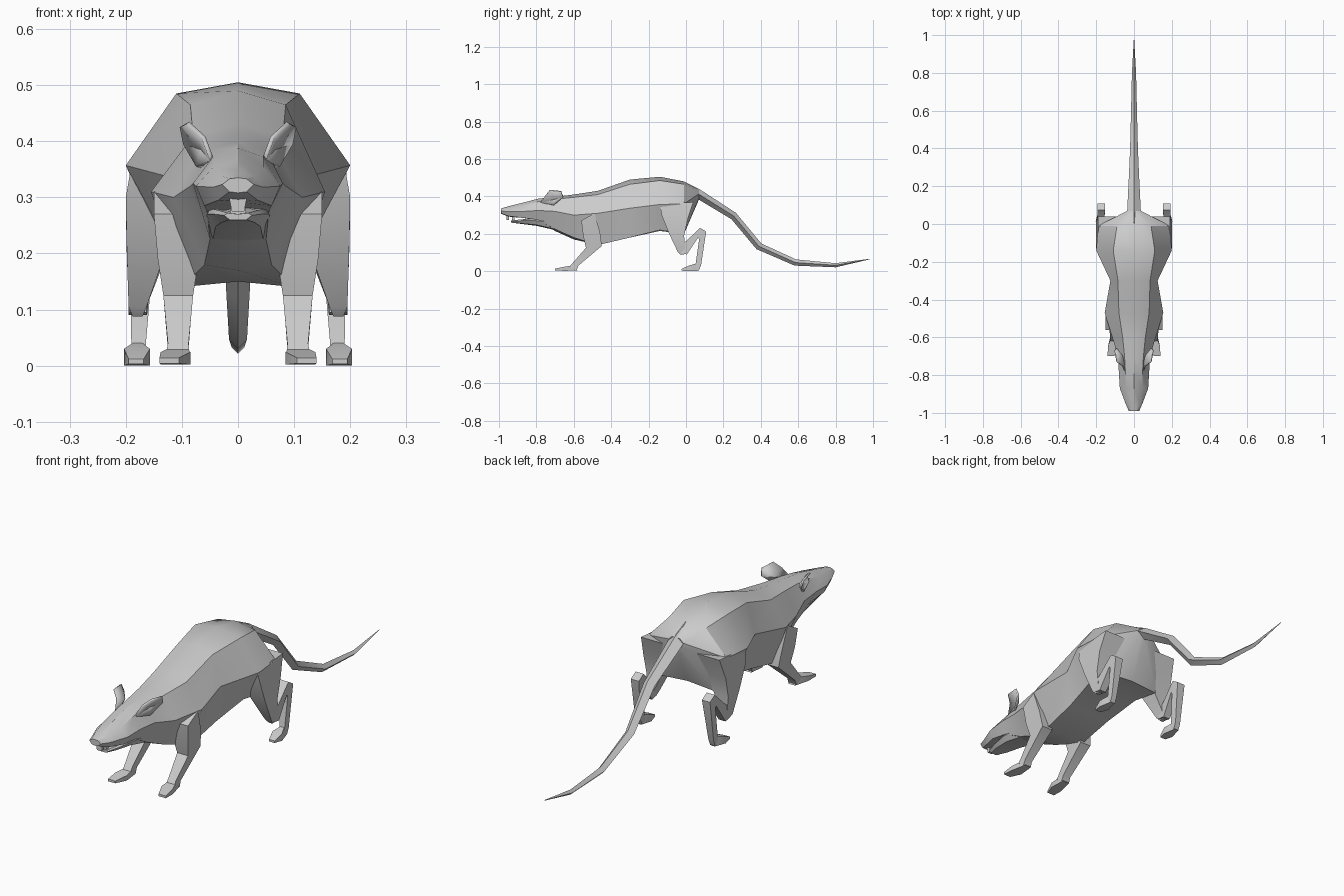
import bpy, bmesh, math

fur = bpy.data.materials.new("grey fur")
fur.diffuse_color = (0.6, 0.6, 0.6, 1)


def finish(name, bm, mirror=False, angle=32, thick=0):
    bmesh.ops.recalc_face_normals(bm, faces=bm.faces)
    me = bpy.data.meshes.new(name)
    bm.to_mesh(me)
    bm.free()
    me.materials.append(fur)
    ob = bpy.data.objects.new(name, me)
    bpy.context.collection.objects.link(ob)
    bpy.ops.object.select_all(action='DESELECT')
    bpy.context.view_layer.objects.active = ob
    ob.select_set(True)
    bpy.ops.object.shade_smooth_by_angle(angle=math.radians(angle))
    if thick:
        ob.modifiers.new("thickness", 'SOLIDIFY').thickness = thick
    if mirror:
        ob.modifiers.new("mirror", 'MIRROR')
    return ob


def loft(name, rings, mirror=False, angle=32):
    bm = bmesh.new()
    loops = [[bm.verts.new(p) for p in r] for r in rings]
    n = len(loops[0])
    for a, b in zip(loops, loops[1:]):
        for i in range(n):
            j = (i + 1) % n
            bm.faces.new((a[i], a[j], b[j], b[i]))
    bm.faces.new(loops[0])
    bm.faces.new(loops[-1][::-1])
    return finish(name, bm, mirror, angle)


def body_ring(y, top, upper, side, lower, bottom):
    half = [upper, side, lower]
    return ([(0, y, top)] + [(x, y, z) for x, z in half] + [(0, y, bottom)]
            + [(-x, y, z) for x, z in half[::-1]])


def limb(name, rings):
    """Each ring: front (y, z), back (y, z), inner x, outer x."""
    loft(name, [[(i, *f), (o, *f), (o, *b), (i, *b)] for f, b, i, o in rings], True)


# Trunk, neck and upper head
loft("body", [body_ring(*r) for r in [
    (0.07, .435, (.02, .43), (.035, .415), (.02, .39), .385),
    (-.01, .48, (.09, .465), (.19, .36), (.13, .20), .21),
    (-.14, .505, (.11, .485), (.20, .357), (.125, .22), .215),
    (-.30, .49, (.085, .465), (.125, .337), (.105, .18), .18),
    (-.47, .43, (.08, .41), (.155, .31), (.10, .14), .15),
    (-.60, .41, (.06, .395), (.115, .30), (.06, .18), .17),
    (-.70, .398, (.05, .385), (.085, .32), (.05, .225), .215),
    (-.79, .388, (.045, .372), (.08, .325), (.055, .275), .27),
    (-.87, .367, (.045, .353), (.075, .32), (.06, .285), .285),
    (-.95, .347, (.03, .338), (.045, .318), (.035, .295), .292),
    (-.99, .335, (.015, .333), (.028, .323), (.015, .31), .308)]])

# Lower jaw
loft("lower_jaw", [body_ring(*r) for r in [
    (-.70, .30, (.05, .29), (.06, .26), (.045, .225), .22),
    (-.80, .285, (.05, .28), (.055, .27), (.04, .248), .243),
    (-.88, .275, (.035, .277), (.042, .27), (.03, .255), .253),
    (-.935, .27, (.018, .272), (.025, .268), (.015, .26), .26)]])

# Upper and lower front teeth
for name, y, z0, z1 in [("upper_teeth", -.955, .30, .275), ("lower_teeth", -.925, .265, .29)]:
    loft(name, [[(-w, y - .006, z), (w, y - .006, z), (w, y + .008, z), (-w, y + .008, z)]
                for z, w in [(z0, .016), (z1, .011)]])

# Tail, diamond section narrowing to the tip
loft("tail", [[(0, y + d, t), (w, y, (t + b) / 2), (0, y - d, b), (-w, y, (t + b) / 2)]
              for y, t, b, w, d in [
    (.0, .475, .38, .05, .0), (.07, .437, .385, .036, .005),
    (.255, .312, .278, .027, .012), (.39, .148, .118, .021, .013),
    (.585, .063, .03, .016, .004), (.80, .043, .021, .011, 0),
    (.98, .066, .063, .001, 0)]])

# Front legs: upper arm, forearm and paw
limb("front_leg", [
    ((-.56, .27), (-.49, .31), .06, .15),
    ((-.55, .19), (-.46, .21), .07, .143),
    ((-.535, .125), (-.45, .135), .08, .133),
    ((-.61, .04), (-.575, .03), .088, .125),
    ((-.62, .027), (-.585, .006), .087, .127)])
limb("front_paw", [
    ((-.60, .032), (-.58, .004), .09, .122),
    ((-.65, .024), (-.65, .002), .085, .138),
    ((-.70, .014), (-.70, .004), .105, .14)])

# Hind legs: thigh, shin with heel, and foot
limb("thigh", [
    ((-.14, .357), (.04, .37), .08, .19),
    ((-.13, .30), (.01, .28), .10, .20),
    ((-.09, .20), (-.01, .19), .13, .198),
    ((-.045, .105), (-.005, .12), .163, .195),
    ((-.03, .088), (-.01, .09), .17, .188)])
limb("hind_shin", [
    ((-.03, .095), (-.02, .15), .163, .193),
    ((.005, .09), (.0, .16), .162, .195),
    ((.065, .18), (.075, .232), .153, .192),
    ((.07, .17), (.108, .212), .153, .192),
    ((.05, .03), (.08, .03), .165, .19),
    ((.045, .012), (.068, .003), .165, .19)])
limb("hind_foot", [
    ((.05, .04), (.07, .003), .17, .188),
    ((.015, .03), (.015, .0), .157, .203),
    ((-.025, .012), (-.025, .003), .168, .195)])

# Cupped ears
bm = bmesh.new()
rim = [bm.verts.new(p) for p in [
    (.05, -.78, .365), (.065, -.75, .405), (.093, -.73, .43),
    (.104, -.67, .425), (.098, -.66, .395), (.075, -.71, .355)]]
mid = bm.verts.new((.066, -.70, .385))
for i in range(6):
    bm.faces.new((rim[i], rim[(i + 1) % 6], mid))
finish("ear", bm, True, 32, .008)
